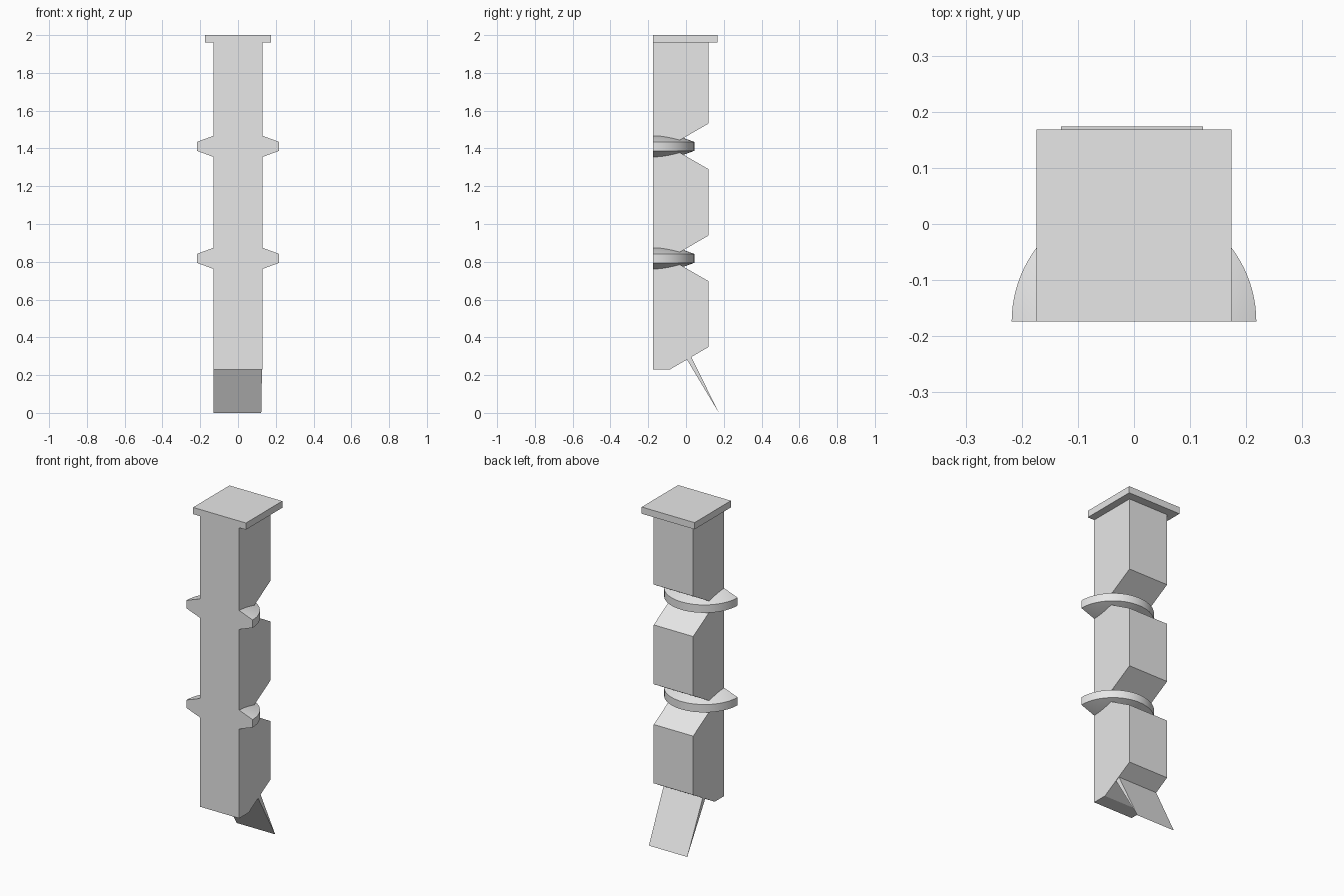
import bpy, bmesh, math
from mathutils import Vector

cube = bpy.data.objects.get("Cube")
if cube:
    bpy.data.objects.remove(cube, do_unlink=True)

grey = bpy.data.materials.new("plain_grey")
grey.use_nodes = True
grey.diffuse_color = (0.8, 0.8, 0.8, 1)
grey.node_tree.nodes["Principled BSDF"].inputs["Base Color"].default_value = grey.diffuse_color

FRONT, BACK = -0.174, 0.118
HALF_WIDTH = 0.13
DISC_LEVELS = (0.818, 1.411)


def finish(name, bm):
    bmesh.ops.recalc_face_normals(bm, faces=bm.faces)
    mesh = bpy.data.meshes.new(name)
    bm.to_mesh(mesh)
    bm.free()
    obj = bpy.data.objects.new(name, mesh)
    mesh.materials.append(grey)
    bpy.context.collection.objects.link(obj)
    return obj


def extrude_profile(name, points, left, right):
    """Extrude a side profile of (y, z) points between two x positions."""
    bm = bmesh.new()
    face = bm.faces.new([bm.verts.new((left, y, z)) for y, z in points])
    new = bmesh.ops.extrude_face_region(bm, geom=[face], use_keep_orig=True)
    moved = [v for v in new["geom"] if isinstance(v, bmesh.types.BMVert)]
    bmesh.ops.translate(bm, verts=moved, vec=(right - left, 0, 0))
    return finish(name, bm)


# Square column with a V notch in the back behind each disc
NOTCH_HALF, NOTCH_Y = 0.12, -0.09
profile = [(FRONT, 1.96), (FRONT, 0.23), (-0.085, 0.23), (BACK, 0.348)]
for z in DISC_LEVELS:
    profile += [(BACK, z - NOTCH_HALF), (NOTCH_Y, z), (BACK, z + NOTCH_HALF)]
profile.append((BACK, 1.96))
extrude_profile("column", profile, -HALF_WIDTH, HALF_WIDTH)

# Flat square cap
extrude_profile("cap", [(FRONT, 1.96), (0.168, 1.96), (0.168, 2), (FRONT, 2)], -0.174, 0.174)

# Thin wedge blade at the foot, slightly narrower at its tip
blade = extrude_profile("foot_blade", [(0.004, 0.284), (0.027, 0.299), (0.174, 0)], -HALF_WIDTH, 0.128)
for v in blade.data.vertices:
    if v.co.z < 0.1 and v.co.x > 0:
        v.co.x = 0.123


# Half discs with conical faces and a narrow rim
def half_disc(name, z):
    bm = bmesh.new()
    section = [(0, 0.104), (0.218, 0.0235), (0.218, -0.0235), (0, -0.104)]
    verts = [bm.verts.new((r, FRONT, z + h)) for r, h in section]
    edges = [bm.edges.new(pair) for pair in zip(verts, verts[1:])]
    bmesh.ops.spin(bm, geom=verts + edges, cent=Vector((0, FRONT, 0)),
                   axis=(0, 0, 1), angle=math.pi, steps=48)
    bmesh.ops.remove_doubles(bm, verts=bm.verts, dist=0.0001)
    bmesh.ops.holes_fill(bm, edges=[e for e in bm.edges if e.is_boundary], sides=0)
    obj = finish(name, bm)
    bpy.ops.object.select_all(action='DESELECT')
    obj.select_set(True)
    bpy.context.view_layer.objects.active = obj
    bpy.ops.object.shade_smooth_by_angle(angle=math.radians(15))


for name, z in zip(("lower_half_disc", "upper_half_disc"), DISC_LEVELS):
    half_disc(name, z)
